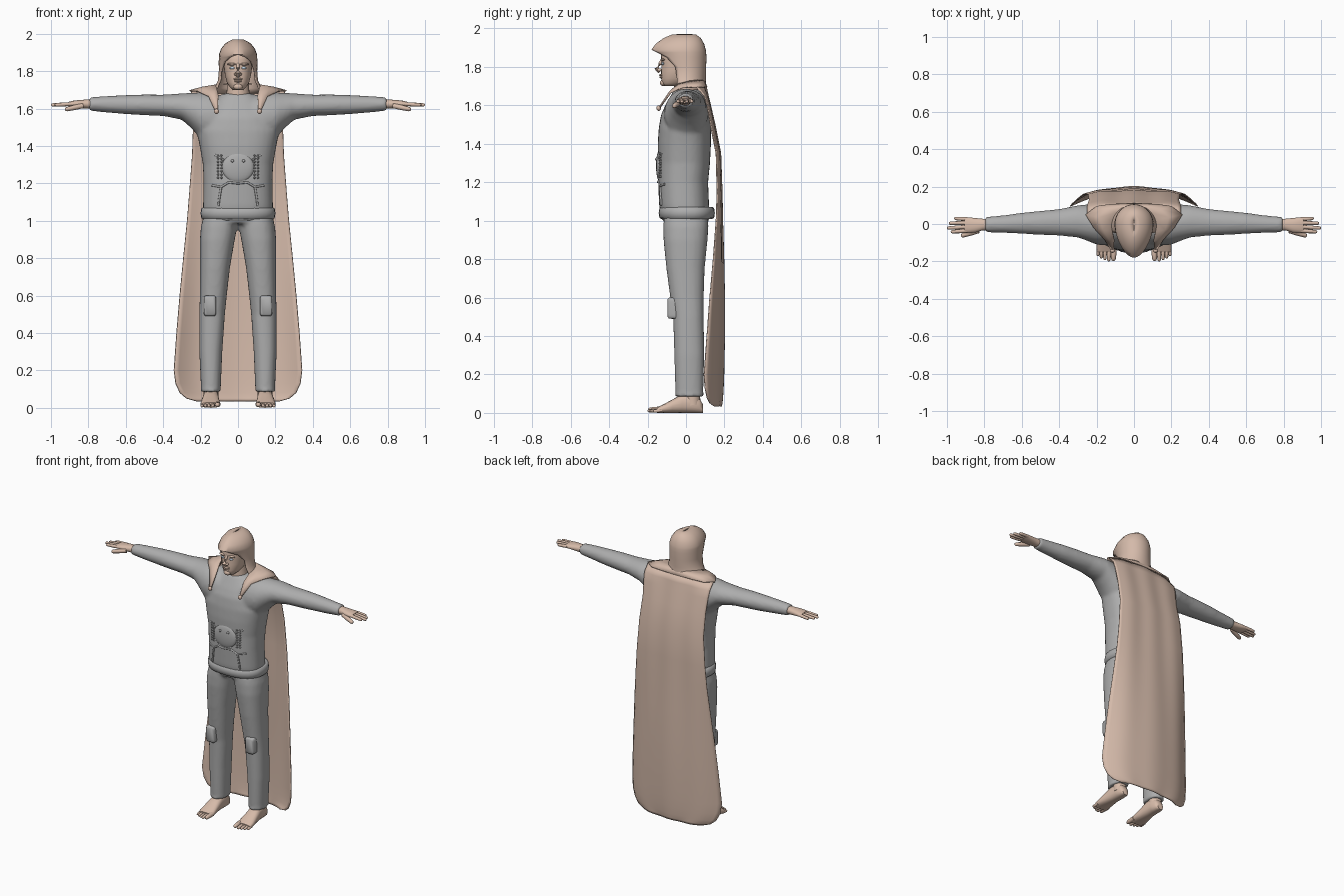
import bpy, bmesh, math
from mathutils import Vector


def material(name, rgb):
    m = bpy.data.materials.new(name)
    m.diffuse_color = (*rgb, 1)
    return m


GREY = material("suit grey", (0.42, 0.42, 0.42))
SKIN = material("skin", (0.68, 0.50, 0.40))
CLOTH = material("cloak cloth", (0.66, 0.49, 0.40))
EYE = material("eye pale blue", (0.55, 0.68, 0.80))


def finish(name, bm, mat, mirror=False, voxel=0, thick=0, sub=0):
    me = bpy.data.meshes.new(name)
    bmesh.ops.recalc_face_normals(bm, faces=bm.faces[:])
    for f in bm.faces:
        f.smooth = True
    bm.to_mesh(me)
    bm.free()
    if not sub:
        me.set_sharp_from_angle(angle=math.radians(55))
    me.materials.append(mat)
    ob = bpy.data.objects.new(name, me)
    bpy.context.collection.objects.link(ob)
    if mirror:
        ob.modifiers.new("mirror", 'MIRROR').merge_threshold = 0.0005
    if sub:
        s = ob.modifiers.new("round", 'SUBSURF')
        s.levels = s.render_levels = sub
    if thick:
        s = ob.modifiers.new("thickness", 'SOLIDIFY')
        s.thickness, s.offset = thick, 0
    if voxel:
        r = ob.modifiers.new("blend", 'REMESH')
        r.mode, r.voxel_size, r.use_smooth_shade = 'VOXEL', voxel, True
        s = ob.modifiers.new("relax", 'SMOOTH')
        s.factor, s.iterations = 0.5, 5
    return ob


def loft(bm, rings, closed=True):
    vs = [[bm.verts.new(p) for p in r] for r in rings]
    n = len(vs[0])
    for a, b in zip(vs, vs[1:]):
        for i in range(n if closed else n - 1):
            j = (i + 1) % n
            bm.faces.new((a[i], a[j], b[j], b[i]))
    if closed:
        bm.faces.new(vs[0])
        bm.faces.new(vs[-1])


def oval(u0, u1, v0, v1, e=2.4, n=32):
    """Rounded outline between two limits on each of two axes."""
    pts = []
    for i in range(n):
        a = 2 * math.pi * i / n
        c, s = math.cos(a), math.sin(a)
        pts.append(((u0 + u1) / 2 + (u1 - u0) / 2 * math.copysign(abs(c) ** (2 / e), c),
                    (v0 + v1) / 2 + (v1 - v0) / 2 * math.copysign(abs(s) ** (2 / e), s)))
    return pts


def level(z, x0, x1, y0, y1, e=2.4):
    return [(x, y, z) for x, y in oval(x0, x1, y0, y1, e)]


def tube(bm, pts, radii, n=12):
    pts = [Vector(p) for p in pts]
    rings = []
    for i, p in enumerate(pts):
        d = pts[min(i + 1, len(pts) - 1)] - pts[max(i - 1, 0)]
        q = d.to_track_quat('Z', 'Y')
        rings.append([p + q @ Vector((radii[i] * math.cos(t), radii[i] * math.sin(t), 0))
                      for t in [2 * math.pi * k / n for k in range(n)]])
    loft(bm, rings)


def digit(bm, a, b, r):
    """Finger or toe with a rounded tip."""
    a, b = Vector(a), Vector(b)
    d = (b - a).normalized() * r
    tube(bm, [a, a.lerp(b, 0.5), b - d * 0.8, b - d * 0.25, b], [r, r, r * 0.85, r * 0.6, r * 0.15], 10)


def ball(name, loc, rad, mat, mirror=False):
    bm = bmesh.new()
    bmesh.ops.create_uvsphere(bm, u_segments=20, v_segments=12, radius=1)
    for v in bm.verts:
        v.co = Vector([v.co[k] * rad[k] + loc[k] for k in range(3)])
    return finish(name, bm, mat, mirror)


# Jacket: torso and both sleeves blended together
bm = bmesh.new()
loft(bm, [level(z, -w, w, f, b) for z, w, f, b in [
    (1.0, .185, -.125, .12), (1.08, .187, -.14, .12), (1.2, .184, -.145, .115),
    (1.3, .188, -.145, .125), (1.4, .205, -.147, .13), (1.48, .222, -.142, .13),
    (1.55, .205, -.13, .125), (1.6, .17, -.108, .115), (1.64, .13, -.085, .1),
    (1.68, .08, -.062, .07)]])
for s in (1, -1):
    loft(bm, [[(s * x, y, z) for y, z in oval(f, b, z0, z1, 2)] for x, z1, z0, f, b in [
        (.06, 1.66, 1.45, -.11, .11), (.15, 1.685, 1.42, -.115, .115), (.2, 1.686, 1.44, -.11, .11),
        (.25, 1.684, 1.495, -.09, .105), (.3, 1.681, 1.54, -.072, .1), (.4, 1.674, 1.56, -.062, .08),
        (.5, 1.675, 1.564, -.058, .07), (.6, 1.672, 1.57, -.052, .06), (.7, 1.667, 1.578, -.047, .046),
        (.795, 1.66, 1.588, -.044, .038)]])
finish("jacket", bm, GREY, voxel=0.011)

# Trousers: hips and both legs
bm = bmesh.new()
loft(bm, [level(z, -w, w, f, b) for z, w, f, b in [
    (.985, .19, -.11, .11), (1.0, .19, -.12, .12), (1.04, .185, -.12, .12)]])
for s in (1, -1):
    loft(bm, [[(s * x, y, z) for x, y, z in level(z, i, o, f, b, 2.3)] for z, i, o, f, b in [
        (.085, .092, .2, -.058, .093), (.11, .092, .198, -.055, .09), (.3, .084, .207, -.061, .095),
        (.5, .07, .207, -.067, .092), (.6, .06, .204, -.082, .092), (.75, .043, .203, -.102, .097),
        (.9, .017, .204, -.117, .112), (.97, .004, .198, -.118, .117), (1.02, .0, .185, -.115, .115)]])
finish("trousers", bm, GREY, voxel=0.011)

# Knee pads
bm = bmesh.new()
loft(bm, [[(x, y, z) for x, z in oval(.15 - w, .15 + w, .545 - h, .545 + h, 6)] for y, w, h in [
    (-.05, .034, .056), (-.088, .033, .055), (-.096, .026, .046)]])
finish("knee_pad", bm, GREY, mirror=True)

# Belt
bm = bmesh.new()
loft(bm, [level(z, -.2 + d, .2 - d, -.142 + d, .15 - d) for z, d in [
    (1.008, .015), (1.014, .004), (1.04, 0), (1.066, .004), (1.072, .015)]])
finish("belt", bm, GREY)


# Raised trim on the front of the jacket
def chest(x):
    return -.01 - .137 * (1 - abs(x / .186) ** 2.4) ** (1 / 2.4)


ball("belly_plate", (0, -.138, 1.285), (.085, .018, .08), GREY)
ball("belly_stud", (.03, -.153, 1.32), (.008, .008, .008), GREY, True)
bm = bmesh.new()
for line in ([(.19 - .03, 1.385), (.12, 1.35), (.075, 1.325)],
             [(.0, 1.2), (.05, 1.205), (.09, 1.18), (.14, 1.19)],
             [(.09, 1.18), (.10, 1.12), (.105, 1.08)]):
    tube(bm, [(x, chest(x) + .002, z) for x, z in line], [.006] * len(line), 8)
for k in range(8):
    for dx in (0, .018):
        x = .088 + dx
        digit(bm, (x, chest(x) + .01, 1.23 + k * .017), (x, chest(x) - .006, 1.23 + k * .017), .006)
finish("jacket_trim", bm, GREY, mirror=True)

# Hands
bm = bmesh.new()
loft(bm, [[(x, y, z) for y, z in oval(f, b, 1.624 - r, 1.624 + r, 2.2, 20)] for x, f, b, r in [
    (.77, -.034, .028, .026), (.81, -.034, .028, .024), (.85, -.046, .032, .021),
    (.885, -.048, .036, .017), (.905, -.045, .036, .012)]])
for y0, y1, tip in ((-.036, -.042, .98), (-.015, -.022, 1.0), (.006, .004, .99), (.026, .03, .962)):
    digit(bm, (.89, y0, 1.624), (tip, y1, 1.619), .0105)
digit(bm, (.83, -.035, 1.615), (.925, -.064, 1.594), .014)
finish("hand", bm, SKIN, mirror=True)

# Feet
bm = bmesh.new()
tube(bm, [(.145, .035, .04), (.145, .03, .16)], [.04, .042], 20)
loft(bm, [[(c + x, y, z) for x, z in oval(-w, w, 0, t, 2.5, 20)] for y, c, w, t in [
    (.088, .143, .02, .045), (.07, .143, .034, .075), (.03, .143, .04, .1), (-.02, .145, .041, .098),
    (-.07, .147, .047, .07), (-.12, .148, .053, .043), (-.15, .148, .05, .028)]])
for x, tip, r in ((.11, -.198, .015), (.135, -.2, .011), (.156, -.193, .01), (.175, -.184, .01), (.193, -.172, .009)):
    digit(bm, (x - .002, -.125, r + .004), (x, tip, r), r)
finish("foot", bm, SKIN, mirror=True)

# Neck and head
bm = bmesh.new()
tube(bm, [(0, .01, 1.62), (0, -.002, 1.67), (0, -.005, 1.76)], [.075, .062, .056], 24)
loft(bm, [level(z, -w, w, f, b, 2.2) for z, w, f, b in [
    (1.7, .028, -.115, -.05), (1.715, .045, -.126, 0), (1.74, .06, -.129, .03), (1.78, .07, -.129, .05),
    (1.82, .075, -.127, .07), (1.86, .08, -.13, .08), (1.9, .075, -.12, .075), (1.935, .045, -.08, .05)]])
tube(bm, [(0, -.122, 1.84), (0, -.136, 1.815), (0, -.152, 1.79), (0, -.135, 1.776)], [.008, .009, .013, .012], 14)
finish("head", bm, SKIN)
ball("brow", (.032, -.12, 1.837), (.026, .012, .007), SKIN, True)
ball("nostril", (.012, -.138, 1.784), (.009, .011, .008), SKIN, True)
ball("upper_lip", (0, -.129, 1.757), (.025, .011, .006), SKIN)
ball("lower_lip", (0, -.128, 1.746), (.022, .011, .006), SKIN)
ball("chin", (0, -.119, 1.717), (.024, .016, .017), SKIN)
ball("eye", (.031, -.12, 1.817), (.014, .008, .007), EYE, True)

# Hood: rings that open at the front below the peak
rings = []
for z, w, f, b, amax in [
        (1.967, .004, -.03, .02, 3.1416), (1.966, .03, -.07, .05, 3.1416), (1.947, .065, -.115, .075, 3.1416),
        (1.918, .088, -.155, .092, 3.1416), (1.888, .099, -.177, .1, 3.1416), (1.875, .1, -.165, .102, 2.65),
        (1.85, .101, -.15, .103, 2.3), (1.8, .1, -.125, .102, 2.02), (1.75, .104, -.12, .1, 1.98),
        (1.71, .122, -.12, .1, 1.95), (1.68, .14, -.11, .105, 1.85)]:
    row = []
    for i in range(33):
        a = amax * (i / 16 - 1)
        c = math.cos(a)
        pinch = 1 - .22 * c * c if c < 0 else 1
        row.append((w * math.sin(a) * pinch, c * (b if c > 0 else -f), z))
    rings.append(row)
bm = bmesh.new()
loft(bm, rings, closed=False)
bmesh.ops.remove_doubles(bm, verts=bm.verts[:], dist=.0005)
finish("hood", bm, CLOTH, thick=.006)

# Shoulder mantle with pointed lapels
inner = [(0, .09, 1.73), (.05, .085, 1.73), (.09, .06, 1.73), (.115, .02, 1.725),
         (.115, -.04, 1.71), (.105, -.085, 1.67), (.108, -.138, 1.585)]
outer = [(0, .108, 1.695), (.12, .105, 1.695), (.2, .095, 1.695), (.258, .05, 1.695),
         (.215, -.02, 1.692), (.158, -.08, 1.665), (.122, -.138, 1.585)]
bm = bmesh.new()
middle = [Vector(p).lerp(Vector(q), .5) + Vector((0, 0, .004)) for p, q in zip(inner, outer)]
loft(bm, [inner, middle, outer], closed=False)
finish("mantle", bm, CLOTH, mirror=True, thick=.007)
ball("lapel_knob", (.115, -.142, 1.585), (.014, .012, .014), CLOTH, True)

# Long cape with forward-curling sides and soft folds
rings = []
for z, w, yc, ye in [
        (1.695, .25, .105, .06), (1.65, .25, .115, .1), (1.6, .246, .127, .115), (1.5, .24, .15, .133),
        (1.35, .245, .18, .163), (1.15, .26, .187, .168), (1.0, .272, .19, .163), (.8, .292, .196, .148),
        (.6, .311, .2, .13), (.4, .328, .2, .115), (.2, .342, .196, .1), (.13, .333, .193, .105),
        (.08, .31, .19, .115), (.05, .275, .187, .13), (.035, .22, .184, .15)]:
    rings.append([(w * t, yc - (yc - ye) * abs(t) ** 2.6 + .003 * (math.cos(9 * t) - 1), z)
                  for t in [i / 14 - 1 for i in range(29)]])
bm = bmesh.new()
loft(bm, rings, closed=False)
finish("cape", bm, CLOTH, thick=.006)
